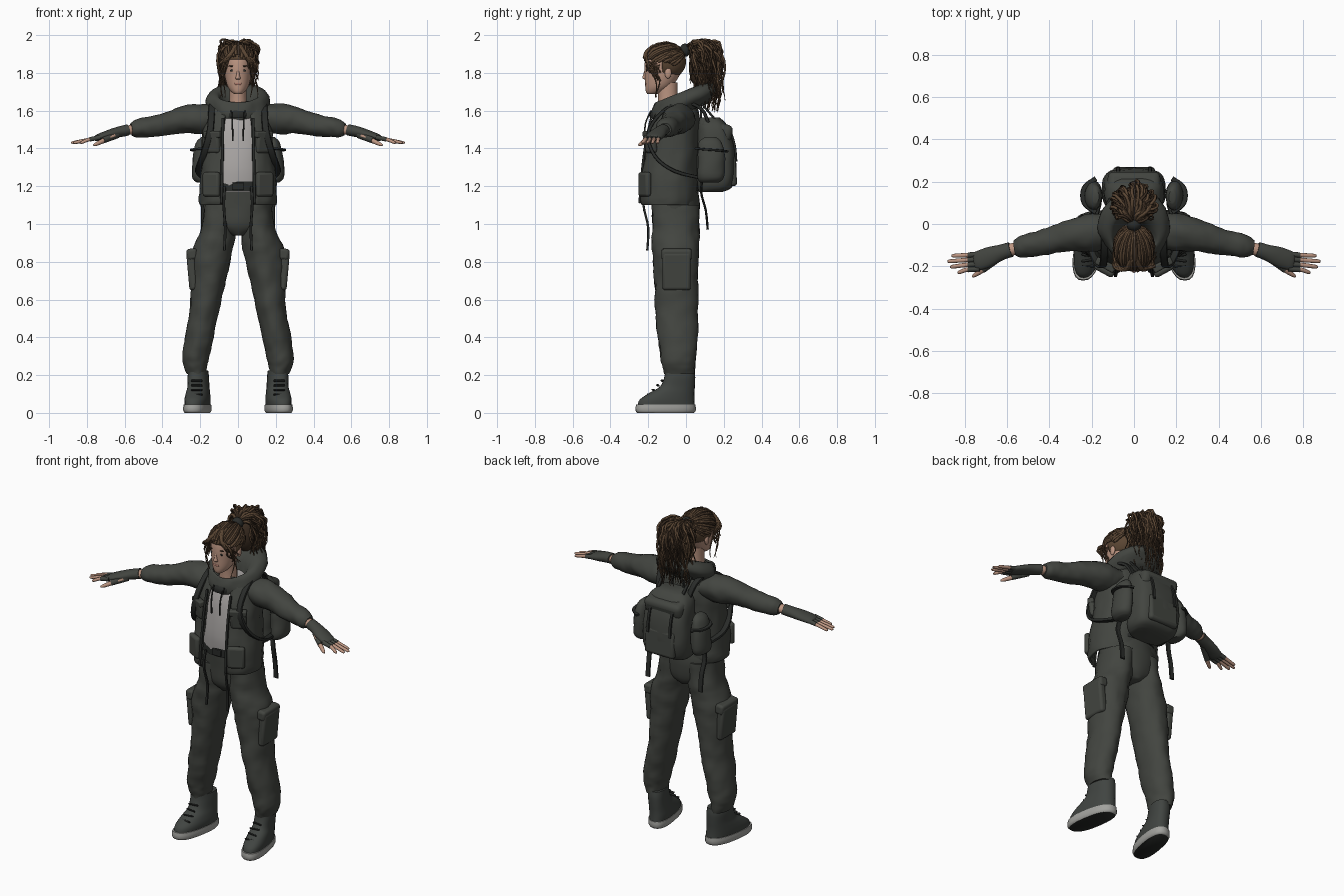
import bpy, bmesh, math, random
from mathutils import Vector, noise

random.seed(4)
if "Cube" in bpy.data.objects:
    bpy.data.objects.remove(bpy.data.objects["Cube"])


def mat(name, r, g, b):
    m = bpy.data.materials.new(name)
    m.use_nodes = True
    m.diffuse_color = (r, g, b, 1)
    node = next(k for k in m.node_tree.nodes if k.type == 'BSDF_PRINCIPLED')
    node.inputs["Base Color"].default_value = (r, g, b, 1)
    node.inputs["Roughness"].default_value = 0.85
    return m


CLOTH = mat("grey green cloth", .055, .059, .051)
BOOT = mat("boot leather", .052, .058, .053)
DARK = mat("dark webbing", .022, .024, .022)
SHIRT = mat("pale shirt", .42, .40, .39)
SKIN = mat("skin", .50, .30, .22)
LIP = mat("lips", .36, .17, .13)
HAIR = mat("brown hair", .105, .062, .034)
HAIR2 = mat("dark brown hair", .045, .027, .016)
SOLE = mat("sole rubber", .36, .36, .34)


def finish(name, bm, m):
    bmesh.ops.recalc_face_normals(bm, faces=bm.faces)
    me = bpy.data.meshes.new(name)
    bm.to_mesh(me)
    bm.free()
    ob = bpy.data.objects.new(name, me)
    me.materials.append(m)
    bpy.context.scene.collection.objects.link(ob)
    return ob


def smooth_path(pts, steps):
    out = []
    for i in range(len(pts) - 1):
        p = [pts[max(i - 1, 0)], pts[i], pts[i + 1], pts[min(i + 2, len(pts) - 1)]]
        for k in range(steps):
            t = k / steps
            out.append([.5 * (2 * b + (c - a) * t + (2 * a - 5 * b + 4 * c - d) * t * t
                              + (3 * b - a - 3 * c + d) * t ** 3) for a, b, c, d in zip(*p)])
    return out + [list(pts[-1])]


def loft(name, rings, m, ref=None, n=24, power=1, wrinkle=0, gap=0, tilt=0, skew=0, steps=4, side=1):
    """Skin rings of (x, y, z, radius_a, radius_b); rings lie flat unless ref is given."""
    rings = smooth_path(rings, steps)
    centres = [Vector((r[0] * side, r[1], r[2])) for r in rings]
    bm, grid = bmesh.new(), []
    for i, r in enumerate(rings):
        u, v = Vector((1, 0, 0)), Vector((0, 1, 0))
        if ref:
            t = (centres[min(i + 1, len(rings) - 1)] - centres[max(i - 1, 0)]).normalized()
            u = Vector(ref).cross(t).normalized()
            v = t.cross(u)
        row = []
        for k in range(n + 1 if gap else n):
            a = -math.pi / 2 + gap + (2 * math.pi - 2 * gap) * k / n
            c, s = (math.copysign(abs(q) ** power, q) for q in (math.cos(a), math.sin(a)))
            p = centres[i] + u * c * r[3] + v * s * r[4]
            f = 1 + wrinkle * (noise.noise(p * 13) + .6 * noise.noise(p * 29))
            p = centres[i] + (p - centres[i]) * f
            p.z += tilt * s * r[4]
            p.x += skew * side * p.y
            row.append(bm.verts.new(p))
        grid.append(row)
    for a, b in zip(grid, grid[1:]):
        for k in range(n):
            j = (k + 1) % len(a)
            bm.faces.new((a[k], a[j], b[j], b[k]))
    if not gap:
        bm.faces.new(grid[0])
        bm.faces.new(grid[-1])
    return finish(name, bm, m)


def ball(name, loc, size, m):
    bm = bmesh.new()
    bmesh.ops.create_uvsphere(bm, u_segments=20, v_segments=14, radius=1)
    bmesh.ops.scale(bm, vec=size, verts=bm.verts)
    bmesh.ops.translate(bm, vec=loc, verts=bm.verts)
    return finish(name, bm, m)


def box(name, loc, size, m, rot=(0, 0, 0), bevel=.015):
    bm = bmesh.new()
    bmesh.ops.create_cube(bm, size=1)
    bmesh.ops.scale(bm, vec=size, verts=bm.verts)
    ob = finish(name, bm, m)
    ob.location, ob.rotation_euler = loc, rot
    mod = ob.modifiers.new("soft edges", 'BEVEL')
    mod.width, mod.segments = bevel, 3
    return ob


def strands(name, paths, m, depth):
    cu = bpy.data.curves.new(name, 'CURVE')
    cu.dimensions, cu.bevel_depth, cu.bevel_resolution = '3D', depth, 1
    for path in paths:
        sp = cu.splines.new('POLY')
        sp.points.add(len(path) - 1)
        for i, p in enumerate(path):
            sp.points[i].co = (*p, 1)
            sp.points[i].radius = 1.15 - .9 * (i / (len(path) - 1)) ** 2
    cu.materials.append(m)
    bpy.context.scene.collection.objects.link(bpy.data.objects.new(name, cu))


def strap(name, pts, width, side=1, thick=.006):
    return loft(name, [(*p, thick, width) for p in pts], DARK, ref=(1, 0, 0), n=8, power=.6, side=side)


# Torso, jacket, hood
loft("shirt", [(0, -.075, 1.17, .16, .125), (0, -.075, 1.3, .165, .135), (0, -.07, 1.45, .16, .13),
               (0, -.065, 1.56, .13, .11), (0, -.07, 1.63, .08, .075)], SHIRT, wrinkle=.02, power=.9)
jacket = loft("jacket", [(0, -.095, 1.1, .2, .148), (0, -.095, 1.14, .205, .157), (0, -.09, 1.25, .2, .152),
                         (0, -.075, 1.4, .19, .145), (0, -.06, 1.52, .18, .135), (0, -.05, 1.6, .155, .115),
                         (0, -.045, 1.65, .1, .09)], CLOTH, n=40, power=.85, wrinkle=.045, gap=.36)
solid = jacket.modifiers.new("thickness", 'SOLIDIFY')
solid.thickness = .012
loft("hood", [(0, -.03, 1.58, .13, .14), (0, -.01, 1.64, .168, .172), (0, -.02, 1.685, .152, .152),
              (0, -.045, 1.69, .115, .115), (0, -.065, 1.65, .088, .09), (0, -.075, 1.59, .07, .075)],
     CLOTH, n=36, wrinkle=.07, tilt=.4)
loft("neck_scarf", [(0, -.09, 1.56, .085, .1), (0, -.09, 1.59, .09, .1), (0, -.085, 1.62, .07, .08)],
     DARK, wrinkle=.08)

# Trousers
loft("hips", [(0, -.055, .94, .04, .09), (0, -.055, .99, .15, .12), (0, -.055, 1.1, .182, .128),
              (0, -.065, 1.2, .165, .125)], CLOTH, wrinkle=.03, n=32)
loft("belt", [(0, -.068, 1.175, .172, .137), (0, -.068, 1.225, .17, .137)], DARK, steps=1, power=.9)
box("belt_buckle", (0, -.206, 1.2), (.06, .015, .04), DARK, bevel=.004)

for s, tag in ((1, "left_"), (-1, "right_")):
    # Legs and boots
    loft(tag + "trouser_leg", [(.22, -.035, .205, .05, .078), (.225, -.038, .245, .062, .086),
                               (.224, -.04, .29, .072, .094), (.205, -.045, .4, .078, .102),
                               (.176, -.05, .55, .079, .112), (.157, -.052, .7, .092, .116),
                               (.137, -.055, .85, .108, .122), (.105, -.055, .97, .094, .124),
                               (.09, -.055, 1.1, .088, .122)],
         CLOTH, n=32, wrinkle=.075, side=s, steps=6)
    box(tag + "cargo_pocket", (s * .243, -.05, .75), (.045, .15, .2), CLOTH, (0, s * .09, 0))
    box(tag + "pocket_flap", (s * .243, -.05, .84), (.056, .16, .06), CLOTH, (0, s * .12, 0))
    loft(tag + "boot", [(.198, -.105, .035, .062, .152), (.198, -.1, .07, .064, .145), (.2, -.075, .105, .06, .12),
                        (.202, -.045, .14, .055, .092), (.205, -.033, .19, .054, .082), (.205, -.033, .225, .05, .078)],
         BOOT, power=.85, skew=-.16, side=s)
    sole = loft(tag + "boot_sole", [(.198, -.108, 0, .06, .15), (.198, -.108, .014, .068, .16),
                                    (.198, -.107, .045, .066, .157)], SOLE, power=.8, skew=-.16, side=s, steps=2)
    sole.data.materials.append(DARK)
    for f in sole.data.polygons:
        f.material_index = int(f.normal.z < -.8)
    for k in range(4):
        box(tag + "boot_lace", (s * .218, -.197 + k * .024, .098 + k * .024), (.06, .012, .008), DARK,
            (-.7, 0, s * .15 * (-1) ** k), .003)

    # Arms and gloved hands
    loft(tag + "sleeve", [(.11, -.03, 1.56, .06, .08), (.2, -.04, 1.556, .08, .087), (.3, -.055, 1.55, .069, .075),
                          (.4, -.08, 1.525, .059, .063), (.5, -.1, 1.51, .053, .056), (.54, -.108, 1.503, .047, .05),
                          (.565, -.112, 1.5, .034, .037)],
         CLOTH, ref=(0, 1, 0), wrinkle=.1, side=s, steps=6)
    loft(tag + "wrist", [(.54, -.11, 1.503, .025, .028), (.61, -.13, 1.493, .025, .03)], SKIN, (0, 1, 0), side=s)
    loft(tag + "glove", [(.583, -.12, 1.498, .03, .036), (.63, -.135, 1.488, .029, .038), (.69, -.157, 1.472, .024, .047),
                         (.74, -.174, 1.457, .019, .044), (.755, -.178, 1.452, .013, .038)],
         CLOTH, (0, 1, 0), wrinkle=.05, side=s)
    for k, reach in enumerate((.835, .868, .88, .862)):
        y0, y1 = -.212 + k * .023, -.228 + k * .026
        loft(tag + "finger", [(.735, y0, 1.458, .011, .012), (.79, y0 - .004, 1.447, .01, .0105),
                              (reach - .01, y1, 1.432, .008, .009), (reach, y1, 1.428, .003, .004)],
             SKIN, (0, 1, 0), n=10, side=s)
        loft(tag + "glove_finger", [(.73, y0, 1.459, .013, .013), (.785, y0 - .004, 1.448, .012, .0125)],
             CLOTH, (0, 1, 0), n=10, side=s)
    loft(tag + "thumb", [(.66, -.175, 1.468, .018, .018), (.705, -.21, 1.445, .014, .014),
                         (.75, -.24, 1.423, .01, .01), (.765, -.25, 1.417, .004, .004)], SKIN, (0, 0, 1), n=12, side=s)
    loft(tag + "glove_thumb", [(.64, -.16, 1.475, .018, .022), (.715, -.216, 1.442, .016, .016)],
         CLOTH, (0, 0, 1), n=12, side=s)

    # Jacket details
    strap(tag + "zip_edge", [(.088, -.246, 1.11), (.085, -.236, 1.25), (.082, -.215, 1.42), (.08, -.185, 1.56)], .008, s)
    box(tag + "chest_pocket", (s * .135, -.187, 1.43), (.09, .035, .11), CLOTH, (.12, 0, s * .5))
    box(tag + "chest_pocket_flap", (s * .135, -.193, 1.475), (.1, .036, .035), CLOTH, (.12, 0, s * .5), .008)
    box(tag + "lower_pocket", (s * .14, -.218, 1.21), (.1, .035, .13), CLOTH, (0, 0, s * .5))
    strap(tag + "drawcord", [(.07, -.215, 1.2), (.075, -.225, 1.1), (.068, -.2, .98), (.072, -.205, .86)], .007, s)
    strap(tag + "hood_cord", [(.035, -.185, 1.6), (.03, -.215, 1.53), (.028, -.218, 1.44)], .004, s, .004)

    # Backpack straps and side pouches
    strap(tag + "shoulder_strap", [(.1, .12, 1.53), (.12, .08, 1.61), (.135, -.02, 1.645), (.14, -.13, 1.59),
                                   (.15, -.2, 1.48), (.185, -.165, 1.36), (.21, -.06, 1.28), (.17, .1, 1.24)], .018, s, .009)
    loft(tag + "side_pouch", [(.19, .125, 1.22, .03, .05), (.198, .13, 1.25, .046, .07), (.195, .135, 1.35, .045, .072),
                              (.187, .13, 1.43, .035, .06), (.18, .13, 1.46, .015, .03)], CLOTH, wrinkle=.08, side=s)
    strap(tag + "pouch_band", [(.18, .055, 1.4), (.236, .1, 1.395), (.236, .17, 1.39), (.18, .215, 1.385)], .012, s)
    strap(tag + "hanging_strap", [(.17, .09, 1.25), (.185, .08, 1.17), (.18, .105, 1.07), (.18, .115, .97)], .016, s)
    strap(tag + "lid_strap", [(.075, .225, 1.52), (.075, .257, 1.42), (.075, .266, 1.33)], .009, s)
    strap(tag + "load_strap", [(.09, .08, 1.64), (.085, .14, 1.57), (.08, .18, 1.52)], .01, s)

    # Face sides
    ball(tag + "ear", (s * .076, -.095, 1.8), (.01, .018, .03), SKIN)
    ball(tag + "eye", (s * .03, -.209, 1.812), (.013, .004, .006), DARK)
    ball(tag + "eyebrow", (s * .032, -.209, 1.836), (.018, .005, .004), HAIR2)

# Backpack body
loft("backpack", [(0, .13, 1.17, .11, .065), (0, .155, 1.2, .14, .095), (0, .16, 1.3, .15, .105),
                  (0, .155, 1.42, .145, .1), (0, .14, 1.52, .13, .08), (0, .125, 1.565, .09, .05)],
     CLOTH, n=36, power=.65, wrinkle=.04)
box("backpack_lid", (0, .16, 1.49), (.25, .17, .1), CLOTH, (-.25, 0, 0), .03)
box("backpack_pocket", (0, .247, 1.28), (.2, .04, .16), CLOTH, (.05, 0, 0), .018)
strap("carry_loop", [(-.04, .08, 1.56), (-.03, .08, 1.61), (.03, .08, 1.61), (.04, .08, 1.56)], .006)

# Neck and head
loft("neck", [(0, -.085, 1.57, .06, .065), (0, -.095, 1.65, .046, .052), (0, -.1, 1.75, .046, .055)], SKIN)
loft("head", [(0, -.178, 1.687, .018, .025), (0, -.165, 1.7, .036, .047), (0, -.145, 1.73, .056, .071),
              (0, -.128, 1.78, .069, .09), (0, -.12, 1.83, .075, .1), (0, -.115, 1.88, .074, .098),
              (0, -.11, 1.925, .055, .075), (0, -.11, 1.942, .02, .03)], SKIN, n=32)
loft("nose", [(0, -.212, 1.765, .012, .006), (0, -.215, 1.772, .014, .016), (0, -.214, 1.79, .009, .013),
              (0, -.21, 1.825, .006, .007)], SKIN, n=12)
ball("mouth", (0, -.213, 1.742), (.02, .005, .007), LIP)

# Hair cap with an open face
scalp, radii = Vector((0, -.11, 1.86)), Vector((.09, .11, .098))
bm = bmesh.new()
bmesh.ops.create_uvsphere(bm, u_segments=40, v_segments=28, radius=1)
for v in bm.verts:
    v.co = scalp + v.co * radii
bmesh.ops.delete(bm, geom=[f for f in bm.faces if f.calc_center_median().z < 1.79
                           or (f.calc_center_median().y < -.13 and f.calc_center_median().z < 1.875)], context='FACES')
cap = finish("hair_cap", bm, HAIR)
cap.modifiers.new("thickness", 'SOLIDIFY').thickness = .01

# Combed locks running from the hairline to the tie
tie = Vector((0, .85, .5))
combed = []
for k in range(56):
    a = math.pi * 1.3 * (k / 55 - .5)
    start = Vector((math.sin(a), -math.cos(a), .3 - .5 * abs(math.sin(a / 2)) + random.uniform(-.1, .1)))
    combed.append([scalp + start.lerp(tie, i / 9).normalized() * radii * random.uniform(1.0, 1.05) for i in range(10)])
strands("combed_locks", combed[::2], HAIR, .007)
strands("combed_dark_locks", combed[1::2], HAIR2, .006)

# Curly ponytail
ball("ponytail_core", (0, .085, 1.83), (.065, .07, .115), HAIR2)
ball("hair_tie", (0, -.005, 1.92), (.035, .03, .035), DARK)
tail = []
for k in range(190):
    a, reach = random.uniform(-.7, math.pi + .7), random.uniform(.025, .105)
    drop, lift, ph = random.uniform(.06, .33), random.uniform(.02, .072), random.uniform(0, 6)
    path = []
    for i in range(15):
        t = i / 14
        o = math.sin(min(1, t * 2) * math.pi / 2)
        w = .009 * min(1, t * 3)
        path.append((reach * o * math.cos(a) + w * math.cos(t * 15 + ph),
                     .005 + .09 * o + reach * o * math.sin(a) + w * math.sin(t * 15 + ph),
                     1.92 + lift * math.sin(math.pi * min(1, 1.6 * t)) - drop * t ** 1.6))
    tail.append(path)
strands("ponytail_curls", tail[::2], HAIR, .007)
strands("ponytail_dark_curls", tail[1::2], HAIR2, .006)

# Fringe and loose tendrils framing the face
loose = []
for k in range(36):
    s, ph = (-1) ** k, random.uniform(0, 6)
    out, low = random.uniform(.066, .1), random.choice((1.83, 1.8, 1.76, 1.67))
    pts = [(s * .012, -.17, 1.945), (s * .035, -.212, 1.905), (s * out * .85, -.207, 1.86),
           (s * out, random.uniform(-.2, -.13), (1.86 + low) / 2), (s * out * 1.05, random.uniform(-.19, -.13), low)]
    loose.append([(p[0] + .006 * math.sin(i * .9 + ph), p[1] + .005 * math.cos(i * .9 + ph), p[2])
                  for i, p in enumerate(smooth_path(pts, 4))])
strands("fringe_locks", loose, HAIR, .006)

# Smooth shading with crisp edges
bpy.ops.object.select_all(action='DESELECT')
for ob in bpy.context.scene.objects:
    if ob.type == 'MESH':
        ob.select_set(True)
        bpy.context.view_layer.objects.active = ob
bpy.ops.object.shade_smooth_by_angle(angle=math.radians(50))
